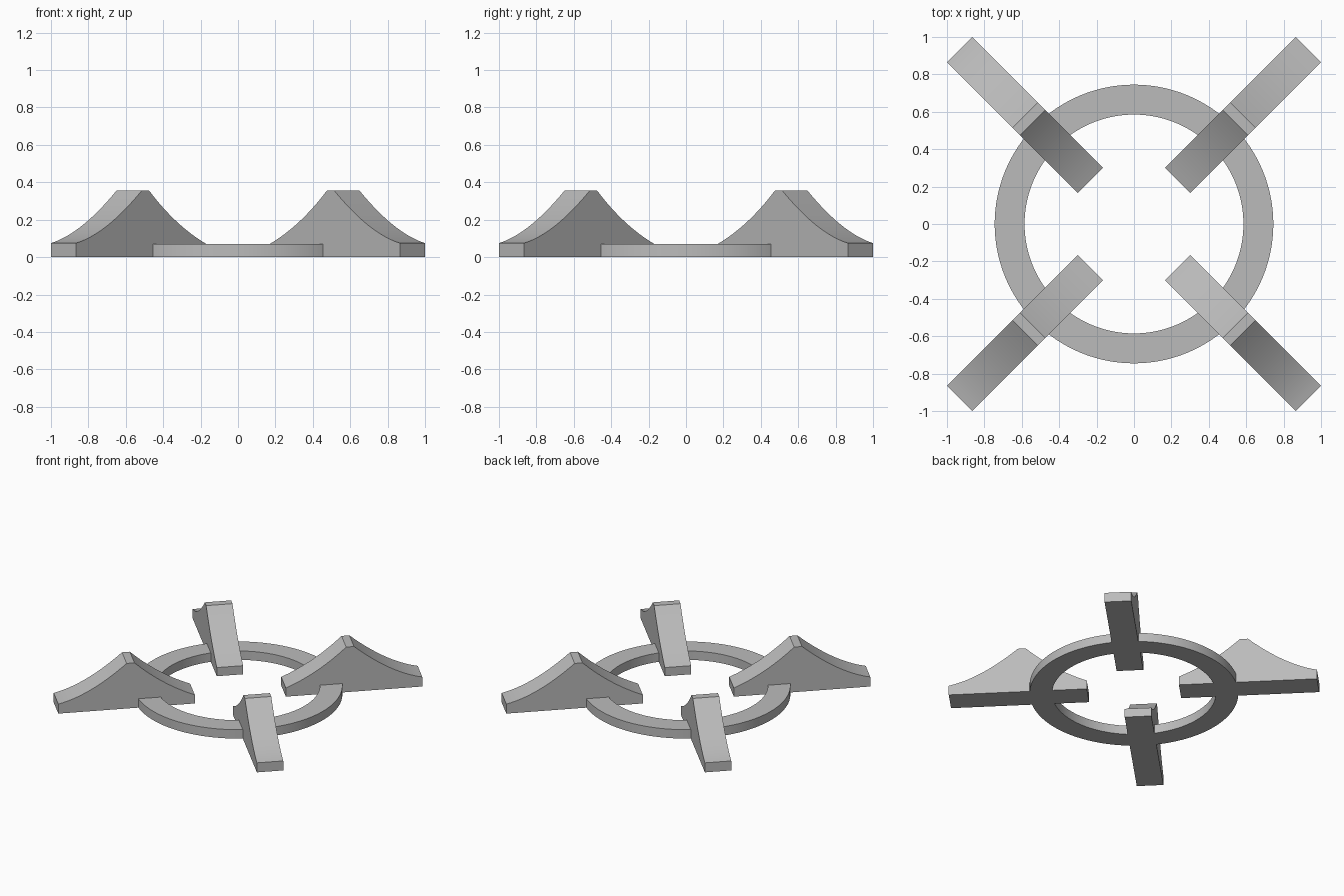
import bpy
import bmesh
from math import cos, sin, pi, radians

cube = bpy.data.objects.get("Cube")
if cube:
    bpy.data.objects.remove(cube)

GREY = (0.5, 0.5, 0.5, 1)
grey = bpy.data.materials.new("plain grey")
grey.use_nodes = True
grey.diffuse_color = GREY
grey.node_tree.nodes["Principled BSDF"].inputs["Base Color"].default_value = GREY


def finish(name, bm):
    bmesh.ops.recalc_face_normals(bm, faces=bm.faces)
    mesh = bpy.data.meshes.new(name)
    bm.to_mesh(mesh)
    bm.free()
    mesh.materials.append(grey)
    obj = bpy.data.objects.new(name, mesh)
    bpy.context.collection.objects.link(obj)
    bpy.ops.object.select_all(action='DESELECT')
    obj.select_set(True)
    bpy.context.view_layer.objects.active = obj
    bpy.ops.object.shade_smooth_by_angle(angle=radians(25))
    return obj


def sweep(a, control, b, steps=16):
    """Points of a quadratic curve from a to b."""
    ts = [i / steps for i in range(steps + 1)]
    return [tuple((1 - t) ** 2 * p + 2 * t * (1 - t) * c + t * t * q
                  for p, c, q in zip(a, control, b)) for t in ts]


# Flat base ring: a rectangular section turned around z
def make_ring(inner, outer, height, segments=128):
    bm = bmesh.new()
    section = [(inner, 0), (outer, 0), (outer, height), (inner, height)]
    loops = []
    for i in range(segments):
        a = 2 * pi * i / segments
        loops.append([bm.verts.new((r * cos(a), r * sin(a), z)) for r, z in section])
    for i, here in enumerate(loops):
        there = loops[(i + 1) % segments]
        for k in range(4):
            n = (k + 1) % 4
            bm.faces.new((here[k], there[k], there[n], here[n]))
    return finish("base_ring", bm)


# Radial fin: concave slopes up to a narrow flat crest
def make_fin(name, angle, half_width=0.0955):
    inner, outer, crest = 0.33, 1.319, 0.355
    profile = [(inner, 0), (outer, 0)]
    profile += sweep((outer, 0.075), (1.09, 0.125), (0.824, crest))
    profile += sweep((0.767, crest), (0.565, 0.165), (inner, 0.068))
    c, s = cos(angle), sin(angle)
    bm = bmesh.new()
    sides = [[bm.verts.new((r * c - w * s, r * s + w * c, z)) for r, z in profile]
             for w in (-half_width, half_width)]
    for side in sides:
        bm.faces.new(side)
    count = len(profile)
    for i in range(count):
        j = (i + 1) % count
        bm.faces.new((sides[0][i], sides[0][j], sides[1][j], sides[1][i]))
    return finish(name, bm)


make_ring(0.585, 0.745, 0.07)
for i, name in enumerate(("back_left_fin", "back_right_fin",
                          "front_right_fin", "front_left_fin")):
    make_fin(name, pi / 4 + i * pi / 2)
